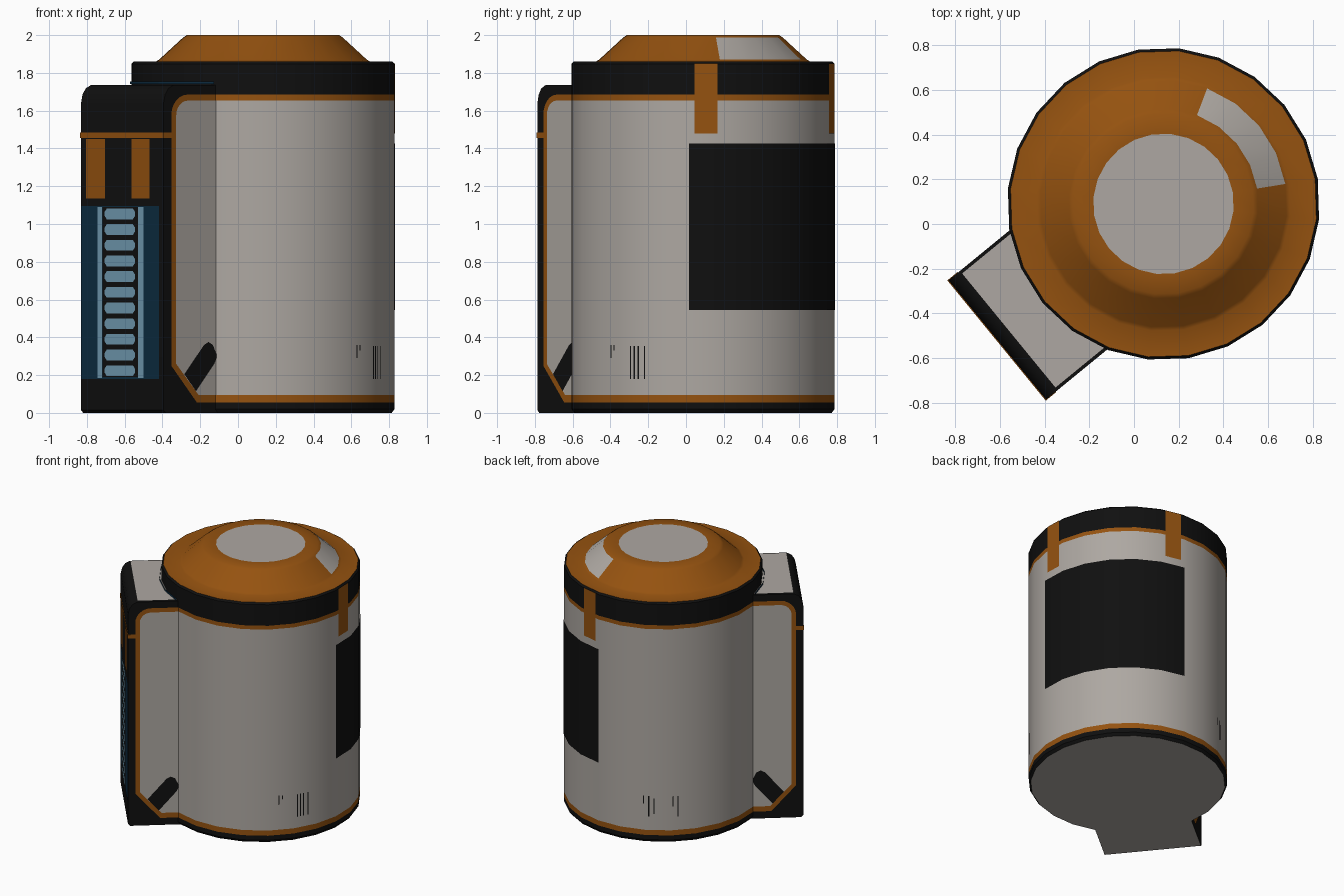
import bpy, bmesh, math
from mathutils import Vector

if "Cube" in bpy.data.objects:
    bpy.data.objects.remove(bpy.data.objects["Cube"])

CX, CY, R, SEG = 0.132, 0.09, 0.70, 24
AX = math.radians(219.3)                       # direction of the side housing
D = Vector((math.cos(AX), math.sin(AX), 0))    # outward
N = Vector((D.y, -D.x, 0))                     # sideways
C = Vector((CX, CY, 0))
UP = Vector((0, 0, 1))
HW, HU = 0.345, 0.962                          # housing half width and reach


def material(name, rgb):
    m = bpy.data.materials.new(name)
    m.diffuse_color = (*rgb, 1)
    m.use_nodes = True
    m.node_tree.nodes["Principled BSDF"].inputs["Base Color"].default_value = m.diffuse_color
    return m


GREY = material("warm_grey", (0.42, 0.39, 0.36))
ORANGE = material("burnt_orange", (0.30, 0.085, 0.005))
BLACK = material("black", (0.005, 0.005, 0.005))
BLUE = material("dark_blue", (0.004, 0.026, 0.055))
LIGHT = material("light_blue", (0.17, 0.34, 0.46))


def P(u, v, z):
    return C + D * u + N * v + UP * z


def finish(bm, name, mats, smooth=None):
    me = bpy.data.meshes.new(name)
    bm.to_mesh(me)
    bm.free()
    for m in mats:
        me.materials.append(m)
    ob = bpy.data.objects.new(name, me)
    bpy.context.collection.objects.link(ob)
    if smooth:
        bpy.context.view_layer.objects.active = ob
        ob.select_set(True)
        bpy.ops.object.shade_smooth_by_angle(angle=math.radians(smooth))
        ob.select_set(False)
    return ob


def plates(name, polys, outward, mat):
    """Thin flat plates, each polygon turned to face outward."""
    bm = bmesh.new()
    for pts in polys:
        f = bm.faces.new([bm.verts.new(p) for p in pts])
        f.normal_update()
        if f.normal.dot(outward) < 0:
            f.normal_flip()
    return finish(bm, name, [mat])


def prism(name, profile, v0, v1, mats):
    """Extrude a (u, z) profile sideways."""
    bm = bmesh.new()
    a = [bm.verts.new(P(u, v0, z)) for u, z in profile]
    b = [bm.verts.new(P(u, v1, z)) for u, z in profile]
    bm.faces.new(a)
    bm.faces.new(b)
    for i in range(len(a)):
        j = (i + 1) % len(a)
        bm.faces.new((a[i], a[j], b[j], b[i]))
    bmesh.ops.recalc_face_normals(bm, faces=bm.faces)
    return bm


# Drum body and lid: one lathed profile, coloured by ring
rings = [(0, 0, 0), (0.685, 0, 2), (R, 0.02, 2), (R, 0.055, 1), (R, 0.095, 0),
         (R, 1.655, 1), (R, 1.685, 2), (R, 1.848, 2), (0.688, 1.86, 1),
         (0.57, 1.86, 1), (0.553, 1.87, 1), (0.425, 1.987, 1), (0.405, 2.0, 1),
         (0.315, 2.0, 0), (0, 2.0, 0)]
bm = bmesh.new()
loops = []
for r, z, _ in rings:
    if r == 0:
        loops.append([bm.verts.new(C + UP * z)] * SEG)
    else:
        loops.append([bm.verts.new(C + UP * z + Vector((r * math.cos(t), r * math.sin(t), 0)))
                      for t in (AX + 2 * math.pi * k / SEG for k in range(SEG))])
for i in range(len(rings) - 1):
    for k in range(SEG):
        j = (k + 1) % SEG
        quad = [loops[i][k], loops[i][j], loops[i + 1][j], loops[i + 1][k]]
        f = bm.faces.new(list(dict.fromkeys(quad)))
        f.material_index = rings[i][2]
        # grey wedge on the sloping lid, over four segments
        if i == 10 and k in (10, 11, 12, 13):
            f.material_index = 0
bmesh.ops.recalc_face_normals(bm, faces=bm.faces)
finish(bm, "drum_body", [GREY, ORANGE, BLACK], 35)


# Curved patches lying on the drum facets (angles in degrees from the back axis)
def patch(name, spans, mat, off=0.003):
    bm = bmesh.new()
    for a0, a1, z0, z1 in spans:
        angs = [a0] + [a for a in range(-180, 181, 15) if a0 < a < a1] + [a1]
        cols = []
        for a in angs:
            r = off + R * math.cos(math.radians(7.5)) / math.cos(math.radians(a % 15 - 7.5))
            t = AX - math.pi + math.radians(a)
            cols.append([bm.verts.new(C + Vector((r * math.cos(t), r * math.sin(t), z))) for z in (z0, z1)])
        for p, q in zip(cols, cols[1:]):
            bm.faces.new((p[0], q[0], q[1], p[1]))
    return finish(bm, name, [mat], 35)


patch("back_panel", [(-45.3, 45.3, 0.545, 1.425)], BLACK)
patch("rim_tabs", [(-43, -33, 1.48, 1.85), (33, 43, 1.48, 1.85)], ORANGE, 0.004)
marks = [(-72.8, 0.18, 0.355), (-71, 0.18, 0.355), (-69, 0.18, 0.355), (-66, 0.18, 0.355),
         (-84, 0.29, 0.36), (-82, 0.33, 0.36), (74, 0.3, 0.36), (77, 0.2, 0.36),
         (80, 0.22, 0.34), (91, 0.28, 0.36), (94, 0.2, 0.36)]
patch("small_marks", [(a, a + 0.6, z0, z1) for a, z0, z1 in marks], BLACK)
patch("joint_strip", [(-180, -150.5, 1.74, 1.755), (150.5, 180, 1.74, 1.755)], BLUE, 0.014)

# Side housing with rounded top edge and pale underside
prof = [(0.5, 0), (HU - 0.015, 0), (HU, 0.015), (HU, 1.64), (0.952, 1.685),
        (0.93, 1.718), (0.895, 1.735), (0.5, 1.735)]
bm = prism("housing", prof, -HW, HW, None)
for f in bm.faces:
    f.material_index = 1 if f.normal.z < -0.9 else 0
finish(bm, "side_housing", [BLACK, GREY], 35)
plates("housing_top_plate", [[P(0.5, -0.33, 1.739), P(0.895, -0.33, 1.739),
                              P(0.895, 0.33, 1.739), P(0.5, 0.33, 1.739)]], UP, GREY)
finish(prism("band", [(0.905, 1.455), (HU + 0.004, 1.455), (HU + 0.004, 1.485), (0.905, 1.485)],
             -HW - 0.003, HW + 0.003, None), "housing_band", [ORANGE])


# Side panels with orange border and a dark diagonal strut
def outline(d):
    u1, top, rad = 0.911 - d, 1.685 - d, 0.11 - d
    arc = [(u1 - rad + rad * math.cos(math.radians(a)), top - rad + rad * math.sin(math.radians(a)))
           for a in range(0, 91, 15)]
    return [(0.59, 0.055 + d * 1.25), (0.736 - d * 0.3, 0.055 + d * 1.25), (u1, 0.25 + d * 0.3)] + arc + [(0.59, top)]


strut = [(0.825, 0.205), (0.69, 0.36), (0.66, 0.375), (0.63, 0.36), (0.6, 0.3), (0.62, 0.26), (0.745, 0.115)]
for side, label in ((-1, "front"), (1, "left")):
    for part, shape, off, mat in (("border", outline(0), 0.002, ORANGE),
                                  ("panel", outline(0.032), 0.004, GREY),
                                  ("strut", strut, 0.006, BLACK)):
        plates(f"{label}_side_{part}", [[P(u, side * (HW + off), z) for u, z in shape]], N * side, mat)


# Outer face: display, rails, indicator pills and tabs
def rect(v0, v1, z0, z1, off, cut=0.0):
    if cut:
        pts = [(v0 + cut, z0), (v1 - cut, z0), (v1, z0 + cut), (v1, z1 - cut),
               (v1 - cut, z1), (v0 + cut, z1), (v0, z1 - cut), (v0, z0 + cut)]
    else:
        pts = [(v0, z0), (v1, z0), (v1, z1), (v0, z1)]
    return [P(HU + off, v * SV, z) for v, z in pts]


SV = 1 if N.x < 0 else -1      # positive v runs to the left in the front view
plates("display", [rect(-0.31, 0.345, 0.18, 1.095, 0.002)], D, BLUE)
plates("display_inner", [rect(-0.135, 0.16, 0.19, 1.09, 0.003)], D, BLACK)
plates("display_rails", [rect(0.165, 0.203, 0.185, 1.09, 0.004),
                         rect(-0.183, -0.138, 0.185, 1.09, 0.004)], D, LIGHT)
plates("indicator_pills", [rect(-0.112, 0.142, 0.195 + 0.083 * i, 0.252 + 0.083 * i, 0.005, 0.018)
                           for i in range(11)], D, LIGHT)
plates("front_tabs", [rect(0.141, 0.299, 1.135, 1.45, 0.003),
                      rect(-0.231, -0.081, 1.135, 1.45, 0.003)], D, ORANGE)
